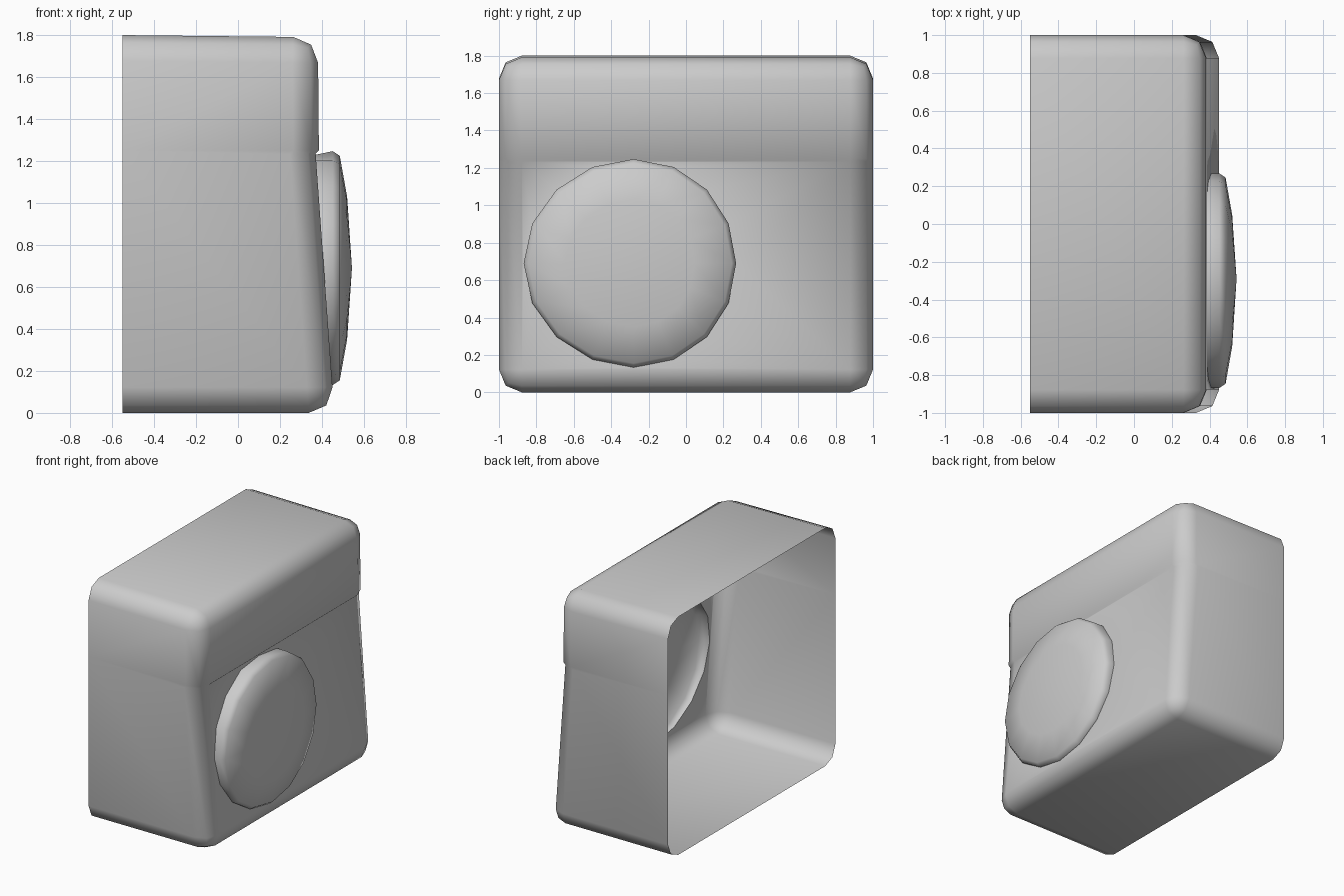
import bpy, bmesh, math
from mathutils import Vector

if "Cube" in bpy.data.objects:
    bpy.data.objects.remove(bpy.data.objects["Cube"])


def finish(bm, name):
    bmesh.ops.recalc_face_normals(bm, faces=bm.faces)
    mesh = bpy.data.meshes.new(name)
    bm.to_mesh(mesh)
    bm.free()
    obj = bpy.data.objects.new(name, mesh)
    bpy.context.collection.objects.link(obj)
    bpy.ops.object.select_all(action='DESELECT')
    obj.select_set(True)
    bpy.context.view_layer.objects.active = obj
    bpy.ops.object.shade_smooth_by_angle(angle=math.radians(60))
    return obj


SIDES, CY, CZ, RY, RZ = 16, -0.3, 0.69, 0.568, 0.557


def front_x(z):
    # sloping lower front of the housing
    return 0.459 + (0.37 - 0.459) * z / 1.235


def ring(bm, scale, x=None):
    verts = []
    for i in range(SIDES):
        a = 2 * math.pi * i / SIDES
        y = CY + RY * scale * math.cos(a) + 0.02 * math.sin(a) ** 2
        z = CZ + RZ * scale * math.sin(a)
        if x is None:  # base ring lies on the sloping front
            z = min(z, 1.23)
            verts.append(bm.verts.new((front_x(z), y, z)))
        else:
            verts.append(bm.verts.new((x, y, z)))
    return verts


# Housing: side profile extruded across y, long edges rounded
profile = [(-0.55, 0), (0.459, 0), (0.37, 1.235), (0.385, 1.79), (-0.55, 1.8)]
bm = bmesh.new()
left = [bm.verts.new((x, -1, z)) for x, z in profile]
right = [bm.verts.new((x, 1, z)) for x, z in profile]
bm.faces.new(left)
bm.faces.new(right[::-1])
for i in range(5):
    j = (i + 1) % 5
    bm.faces.new((left[i], right[i], right[j], left[j]))
bmesh.ops.recalc_face_normals(bm, faces=bm.faces)
kink = {left[2], right[2]}
rounded = [e for e in bm.edges
           if max(v.co.x for v in e.verts) > 0 and set(e.verts) != kink]
bmesh.ops.bevel(bm, geom=rounded, offset=0.122, offset_type='OFFSET', segments=2,
                profile=0.5, affect='EDGES', clamp_overlap=False)

# Open back
back = [f for f in bm.faces if f.calc_center_median().x < -0.54]
bmesh.ops.delete(bm, geom=back, context='FACES')

# Small ledge above the sloping front
bmesh.ops.bisect_plane(bm, geom=bm.verts[:] + bm.edges[:] + bm.faces[:],
                       plane_co=(0, 0, 1.25), plane_no=(0, 0, 1))
for v in bm.verts:
    if abs(v.co.z - 1.25) < 0.002 and v.co.x > 0.1:
        v.co.x += 0.015

# Round opening in the sloping front
front = max((f for f in bm.faces if f.normal.x > 0.9 and f.calc_center_median().z < 1.2),
            key=lambda f: f.calc_area())
outer = list(front.edges)
bmesh.ops.delete(bm, geom=[front], context='FACES_ONLY')
hole = ring(bm, 1.0)
inner = [bm.edges.new((hole[i], hole[(i + 1) % SIDES])) for i in range(SIDES)]
bmesh.ops.triangle_fill(bm, edges=outer + inner, use_beauty=True,
                        normal=Vector((1, 0, 0.072)))
finish(bm, "housing")

# Button: hollow domed cap rising from the opening
bm = bmesh.new()
rings = [ring(bm, 1.0), ring(bm, 1.0, 0.452), ring(bm, 0.96, 0.485), ring(bm, 0.61, 0.52)]
for a, b in zip(rings, rings[1:]):
    for i in range(SIDES):
        j = (i + 1) % SIDES
        bm.faces.new((a[i], a[j], b[j], b[i]))
centre = bm.verts.new((0.543, CY + 0.01, CZ))
for i in range(SIDES):
    bm.faces.new((rings[-1][i], rings[-1][(i + 1) % SIDES], centre))
finish(bm, "button")
